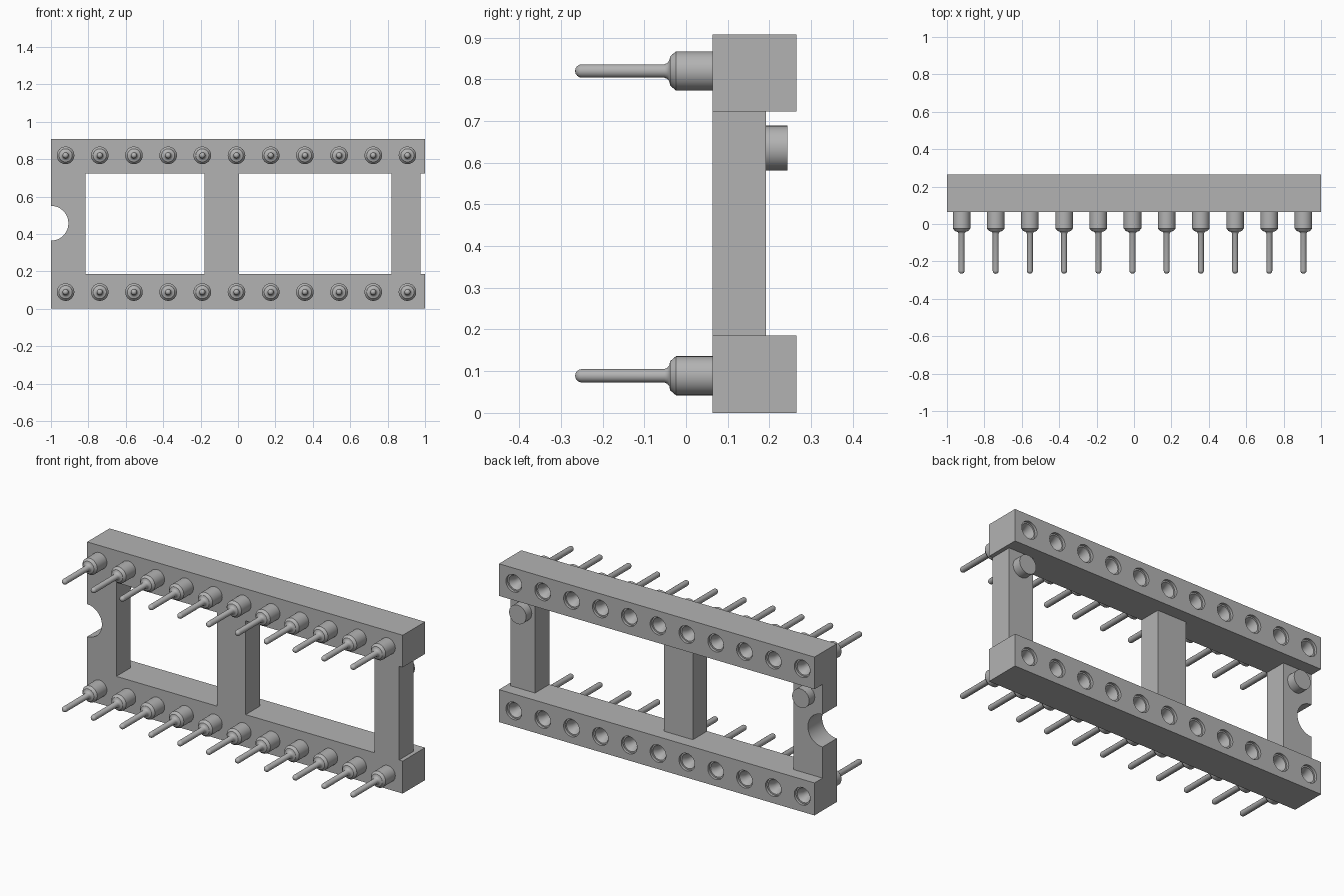
import bpy, bmesh, math
from mathutils import Vector, Matrix

old = bpy.data.objects.get("Cube")
if old:
    bpy.data.objects.remove(old)

grey = bpy.data.materials.new("plain grey")
grey.use_nodes = True
grey.diffuse_color = (0.45, 0.45, 0.45, 1)
grey.node_tree.nodes["Principled BSDF"].inputs["Base Color"].default_value = (0.45, 0.45, 0.45, 1)

FRONT, BACK, BAR_BACK = 0.063, 0.265, 0.192
RAILS = {"lower": (0.0, 0.186, 0.089), "upper": (0.723, 0.907, 0.82)}   # bottom, top, pin height
PIN_X = [-0.922 + 0.1828 * i for i in range(11)]


def finish(name, bm, smooth=False):
    bmesh.ops.recalc_face_normals(bm, faces=bm.faces)
    mesh = bpy.data.meshes.new(name)
    bm.to_mesh(mesh)
    bm.free()
    mesh.materials.append(grey)
    obj = bpy.data.objects.new(name, mesh)
    bpy.context.collection.objects.link(obj)
    if smooth:
        smooth_edges(obj)
    return obj


def select(obj):
    bpy.ops.object.select_all(action='DESELECT')
    obj.select_set(True)
    bpy.context.view_layer.objects.active = obj


def smooth_edges(obj):
    select(obj)
    bpy.ops.object.shade_smooth_by_angle(angle=math.radians(30))


def box(name, x0, x1, y0, y1, z0, z1):
    bm = bmesh.new()
    size = Matrix.Diagonal((x1 - x0, y1 - y0, z1 - z0, 1))
    centre = Matrix.Translation(((x0 + x1) / 2, (y0 + y1) / 2, (z0 + z1) / 2))
    bmesh.ops.create_cube(bm, size=1, matrix=centre @ size)
    return finish(name, bm)


def lathe(name, profile, centres, smooth=True, sides=32):
    """Turn a (radius, y) profile around the y axis at each (x, z) centre."""
    bm = bmesh.new()
    for x, z in centres:
        rings = []
        for r, y in profile:
            if r == 0:
                rings.append([bm.verts.new((x, y, z))] * sides)
                continue
            angles = [2 * math.pi * k / sides for k in range(sides)]
            rings.append([bm.verts.new((x + r * math.cos(a), y, z + r * math.sin(a))) for a in angles])
        for a, b in zip(rings, rings[1:]):
            for k in range(sides):
                n = (k + 1) % sides
                corners = list(dict.fromkeys((a[k], a[n], b[n], b[k])))
                bm.faces.new(corners)
    return finish(name, bm, smooth)


def cut(obj, cutter):
    cutter.hide_render = True
    mod = obj.modifiers.new("cut", 'BOOLEAN')
    mod.operation = 'DIFFERENCE'
    mod.solver = 'EXACT'
    mod.object = cutter
    select(obj)
    bpy.ops.object.modifier_apply(modifier=mod.name)
    bpy.data.objects.remove(cutter)
    smooth_edges(obj)


# Pin: rounded tip, thin leg, flared shoulder, thick collar
pin = [(0.016 * math.sin(t), -0.25 - 0.016 * math.cos(t)) for t in (0, 0.4, 0.8, 1.2, math.pi / 2)]
pin += [(0.016, -0.052), (0.019, -0.045), (0.025, -0.04), (0.035, -0.038),
        (0.047, -0.024), (0.047, FRONT + 0.005), (0, FRONT + 0.005)]

# Contact hole: short bore, tapered funnel, narrow socket
hole = [(0, BACK + 0.02), (0.05, BACK + 0.02), (0.05, BACK - 0.015), (0.042, BACK - 0.015),
        (0.026, BACK - 0.05), (0.026, BACK - 0.13), (0, BACK - 0.13)]

# Rails with their holes and pins
for side, (bottom, top, height) in RAILS.items():
    centres = [(x, height) for x in PIN_X]
    rail = box(side + "_rail", -1, 1, FRONT, BACK, bottom, top)
    cut(rail, lathe("hole_cutter", hole, centres, False))
    lathe(side + "_pins", pin, centres)

# Cross bars between the rails
z0, z1 = RAILS["lower"][1], RAILS["upper"][0]
bars = {}
for name, x0, x1 in (("right", -1, -0.815), ("middle", -0.178, 0.005), ("left", 0.822, 0.977)):
    bars[name] = box(name + "_bar", x0, x1, FRONT, BAR_BACK, z0, z1)

# Half-round notch in the outer edge of the right bar
notch = [(0, 0), (0.093, 0), (0.093, 0.3), (0, 0.3)]
cut(bars["right"], lathe("notch_cutter", notch, [(-1, 0.457)], False, 48))

# Round stand-off pegs on the back of the end bars
peg = [(0, BAR_BACK - 0.005), (0.054, BAR_BACK - 0.005), (0.054, 0.243), (0, 0.243)]
lathe("standoff_pegs", peg, [(-0.897, 0.635), (0.897, 0.635)])
